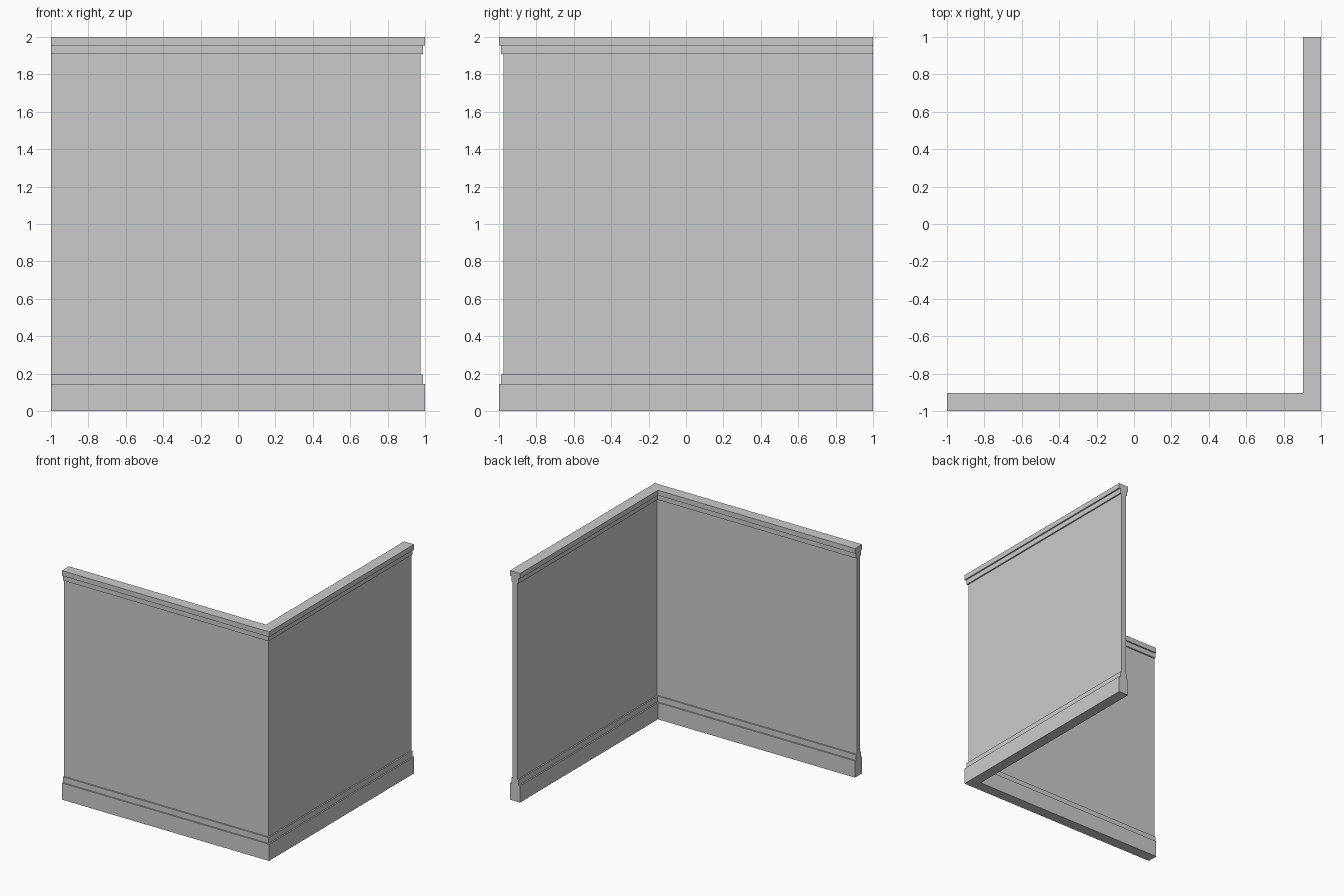
import bpy
import bmesh

cube = bpy.data.objects.get("Cube")
if cube:
    bpy.data.objects.remove(cube, do_unlink=True)

# Plain grey for the whole wall
grey = bpy.data.materials.new("wall_grey")
grey.use_nodes = True
colour = (0.6, 0.6, 0.6, 1)
grey.diffuse_color = colour
grey.node_tree.nodes["Principled BSDF"].inputs["Base Color"].default_value = colour

# Stepped half section: (half thickness, height) from floor to top
BASE, TRIM, PANEL = 0.048, 0.036, 0.024
half = [(BASE, 0), (BASE, 0.145), (TRIM, 0.145), (TRIM, 0.195),
        (PANEL, 0.195), (PANEL, 1.91), (TRIM, 1.91), (TRIM, 1.955),
        (BASE, 1.955), (BASE, 2)]
section = half + [(-w, z) for w, z in reversed(half)]
MID = 1 - BASE  # wall centre line


def sweep_wall(name):
    """Sweep the section along the L-shaped plan with a mitred corner."""
    bm = bmesh.new()
    rings = [
        [bm.verts.new((-1, -MID - w, z)) for w, z in section],
        [bm.verts.new((MID + w, -MID - w, z)) for w, z in section],
        [bm.verts.new((MID + w, 1, z)) for w, z in section],
    ]
    n = len(section)
    for a, b in zip(rings, rings[1:]):
        for i in range(n):
            j = (i + 1) % n
            bm.faces.new((a[i], b[i], b[j], a[j]))
    # End caps: one quad per straight step
    for ring in (rings[0], rings[-1]):
        for i in range(0, len(half), 2):
            bm.faces.new((ring[i], ring[i + 1], ring[n - 2 - i], ring[n - 1 - i]))
    bmesh.ops.recalc_face_normals(bm, faces=bm.faces)
    mesh = bpy.data.meshes.new(name)
    bm.to_mesh(mesh)
    bm.free()
    mesh.materials.append(grey)
    obj = bpy.data.objects.new(name, mesh)
    bpy.context.collection.objects.link(obj)
    return obj


sweep_wall("corner_wall")
